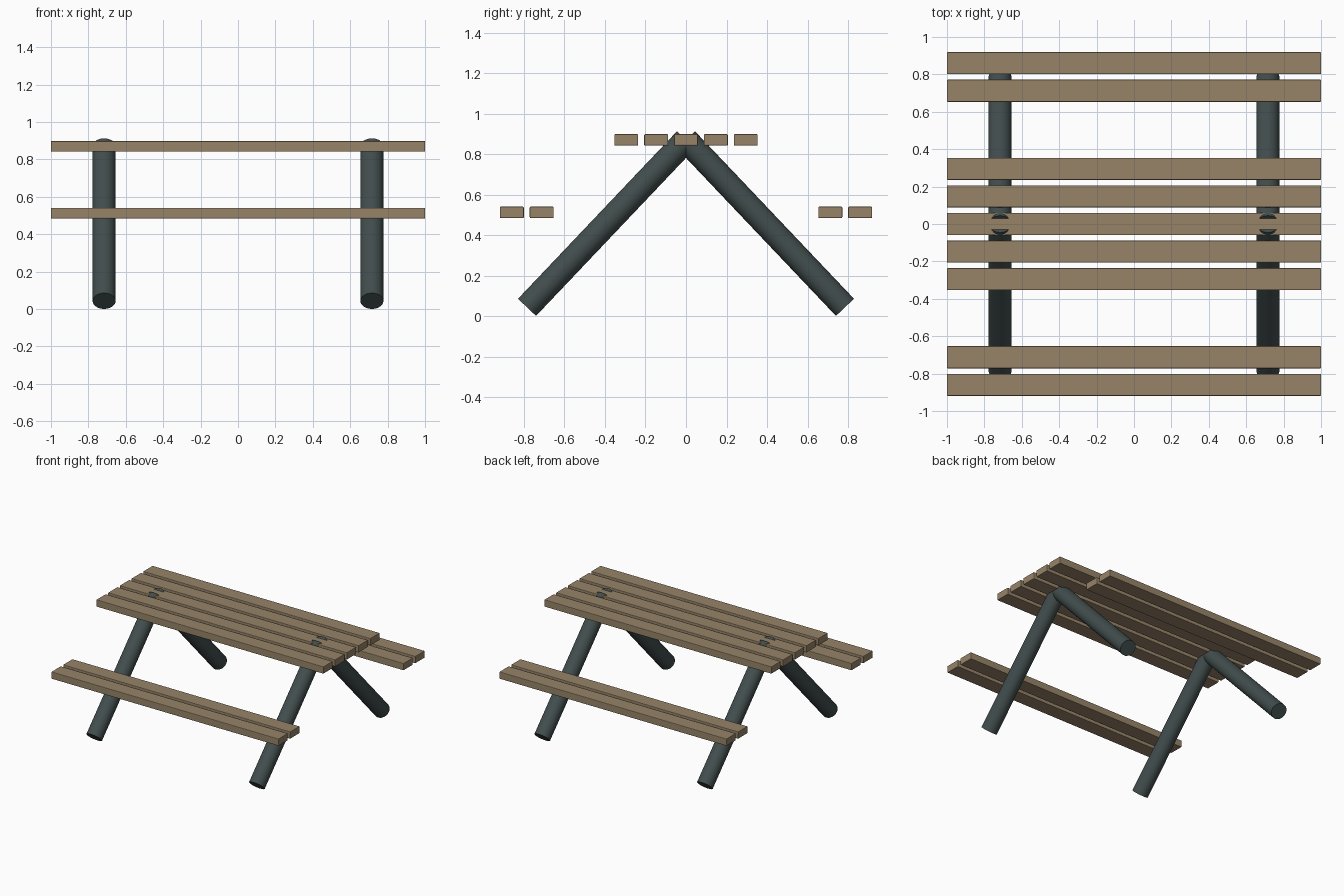
import bpy
from math import radians
from mathutils import Vector

if "Cube" in bpy.data.objects:
    bpy.data.objects.remove(bpy.data.objects["Cube"])


def material(name, rgb):
    m = bpy.data.materials.new(name)
    m.diffuse_color = (*rgb, 1)
    m.use_nodes = True
    m.node_tree.nodes["Principled BSDF"].inputs["Base Color"].default_value = m.diffuse_color
    return m


wood = material("wood", (0.31, 0.23, 0.14))
metal = material("dark_metal", (0.055, 0.075, 0.075))


def plank(name, y, z):
    bpy.ops.mesh.primitive_cube_add(size=1, location=(0, y, z))
    o = bpy.context.object
    o.name = name
    o.scale = (2, 0.118, 0.056)
    bpy.ops.object.transform_apply(location=False, rotation=False, scale=True)
    b = o.modifiers.new("eased_edges", 'BEVEL')
    b.width, b.segments = 0.004, 2
    o.data.materials.append(wood)


def leg(name, x, side):
    foot, head = Vector((x, side * 0.785, 0.043)), Vector((x, 0, 0.87))
    axis = head - foot
    bpy.ops.mesh.primitive_cylinder_add(vertices=32, radius=0.0615, depth=axis.length,
                                        location=(foot + head) / 2)
    o = bpy.context.object
    o.name = name
    o.rotation_euler = axis.to_track_quat('Z', 'Y').to_euler()
    o.data.materials.append(metal)
    bpy.ops.object.shade_smooth_by_angle(angle=radians(30))


# Table top: five planks
for i in range(-2, 3):
    plank(f"table_plank_{i + 3}", i * 0.1475, 0.87)

# Benches: two planks on each side
for side, label in ((-1, "front"), (1, "back")):
    plank(f"{label}_bench_inner_plank", side * 0.7125, 0.512)
    plank(f"{label}_bench_outer_plank", side * 0.86, 0.512)

    # Sloping round legs, meeting at the table centre
    for x, end in ((-0.716, "left"), (0.716, "right")):
        leg(f"{label}_{end}_leg", x, side)
